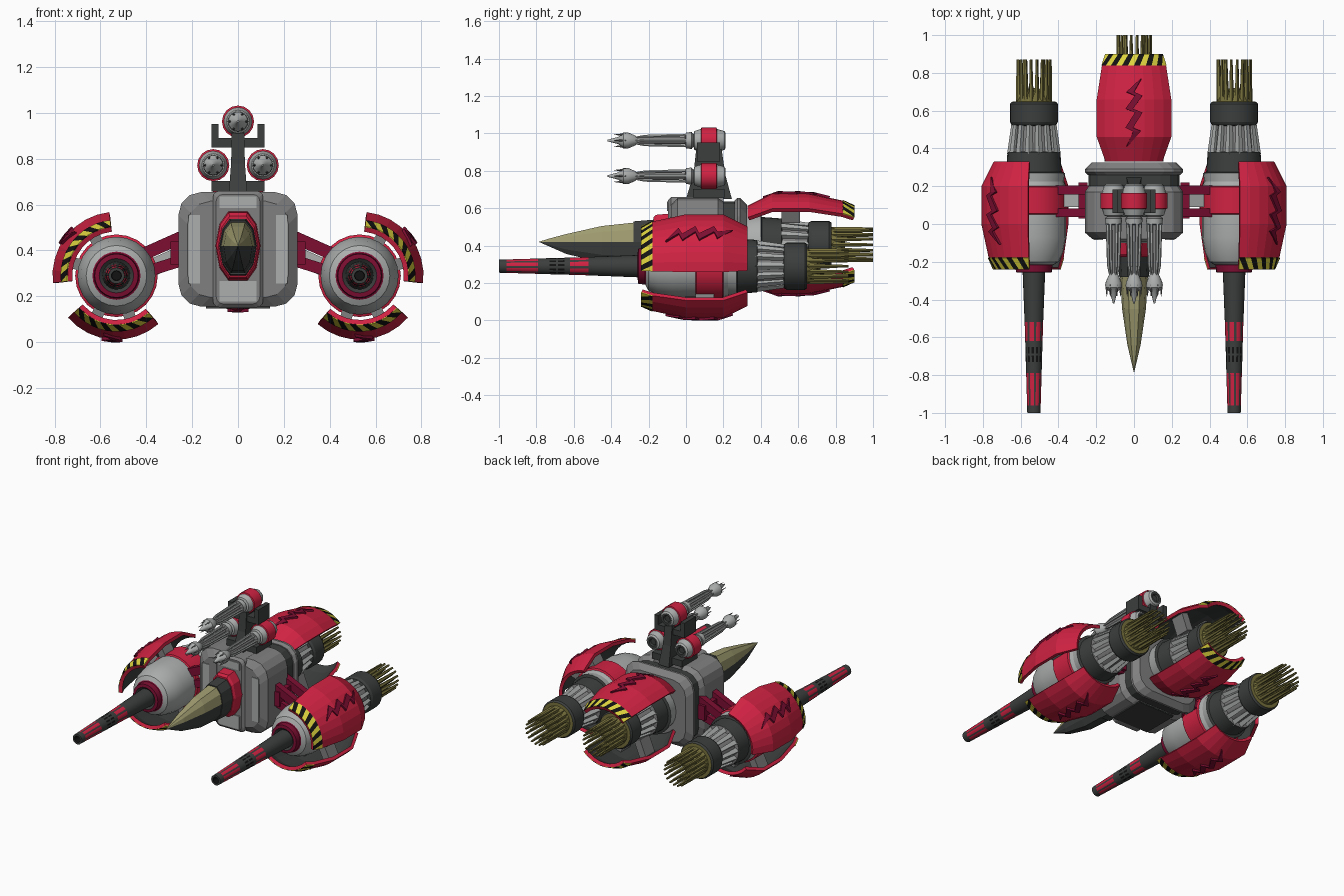
import bpy, bmesh, math
from mathutils import Vector

if "Cube" in bpy.data.objects:
    bpy.data.objects.remove(bpy.data.objects["Cube"])

# ---------- materials ----------
COLOURS = [("red", 208, 34, 66), ("dark_red", 125, 14, 50), ("mid_grey", 128, 128, 128),
           ("light_grey", 172, 174, 174), ("dark_grey", 60, 62, 62), ("black", 18, 18, 18),
           ("yellow", 222, 212, 62), ("olive", 118, 112, 60), ("canopy_olive", 160, 157, 112)]
RED, DRED, MID, LIGHT, DARK, BLACK, YELLOW, OLIVE, CANOPY = range(9)
MATS = []
for n, *rgb in COLOURS:
    m = bpy.data.materials.new(n)
    m.diffuse_color = [((c / 255 + 0.055) / 1.055) ** 2.4 for c in rgb] + [1]
    m.use_nodes = True
    m.node_tree.nodes["Principled BSDF"].inputs["Base Color"].default_value = m.diffuse_color
    MATS.append(m)


# ---------- helpers ----------
def build(name, parts, smooth=True):
    """Object from lofted tubes: parts = [(rings, material per band)], a tuple alternates round the ring."""
    verts, faces, idx = [], [], []
    for rings, mats in parts:
        if not isinstance(mats, list):
            mats = [mats] * (len(rings) - 1)
        base, n = len(verts), len(rings[0])
        for r in rings:
            verts += r
        for k, m in enumerate(mats):
            a, b = base + k * n, base + (k + 1) * n
            for i in range(n):
                j = (i + 1) % n
                faces.append((a + i, a + j, b + j, b + i))
                idx.append(m[i % len(m)] if isinstance(m, tuple) else m)
        end = base + (len(rings) - 1) * n
        faces += [tuple(range(base, base + n)), tuple(range(end, end + n))]
        idx += [m[0] if isinstance(m, tuple) else m for m in (mats[0], mats[-1])]
    me = bpy.data.meshes.new(name)
    me.from_pydata(verts, [], faces)
    for m in MATS:
        me.materials.append(m)
    me.polygons.foreach_set("material_index", idx)
    bm = bmesh.new()
    bm.from_mesh(me)
    bmesh.ops.recalc_face_normals(bm, faces=bm.faces)
    bm.to_mesh(me)
    bm.free()
    if smooth:
        me.shade_smooth()
        me.set_sharp_from_angle(angle=math.radians(28))
    ob = bpy.data.objects.new(name, me)
    bpy.context.collection.objects.link(ob)
    return ob


def ring(y, r, x=0, z=0, n=24):
    return [(x + r * math.cos(2 * math.pi * i / n), y, z + r * math.sin(2 * math.pi * i / n)) for i in range(n)]


def lathe(profile, x, z, dy=0, n=24):
    """Profile rows (y, r, material of the band that starts here)."""
    return [ring(y + dy, r, x, z, n) for y, r, _ in profile], [p[2] for p in profile[:-1]]


def box(name, c, size, mat, rot=0):
    hx, hy, hz = (v / 2 for v in size)
    rings = [[(x, y, z) for x, z in ((-hx, -hz), (hx, -hz), (hx, hz), (-hx, hz))] for y in (-hy, hy)]
    ob = build(name, [(rings, mat)], False)
    ob.location, ob.rotation_euler = c, (0, rot, 0)
    return ob


def rounded(y, hx, z0, z1, c, inset=0):
    """Rounded rectangle in the xz plane."""
    hx, z0, z1, pts = hx - inset, z0 + inset, z1 - inset, []
    for cx, cz, a0 in ((hx - c, z1 - c, 0), (c - hx, z1 - c, 90), (c - hx, z0 + c, 180), (hx - c, z0 + c, 270)):
        for k in range(4):
            a = math.radians(a0 + 30 * k)
            pts.append((cx + c * math.cos(a), y, cz + c * math.sin(a)))
    return pts


# ---------- armour plates: curved shells round an engine axis ----------
PLATE = [(-.24, .213), (-.18, .24), (0, .279), (.2, .279), (.33, .213)]
BOLT = [(-.11, -8, .4), (-.04, 4, 4), (-.02, -5, 4), (.05, 5, 4), (.07, -5, 4), (.15, 5, 4), (.17, -3, 4), (.25, 8, .4)]


def plate_radius(y):
    for (y0, r0), (y1, r1) in zip(PLATE, PLATE[1:]):
        if y <= y1:
            return r0 + (r1 - r0) * (y - y0) / (y1 - y0)
    return PLATE[-1][1]


def panel(name, axis, ymap, pts, faces, idx, dr, thick, inside=0):
    ax, az = axis
    verts = []
    for y, a in pts:
        r, t = plate_radius(y) + dr, math.radians(a)
        verts.append((ax + r * math.cos(t), ymap(y), az + r * math.sin(t)))
    fixed = []
    for f in faces:   # make every face point away from the axis
        p = [Vector(verts[i]) for i in f]
        mid = sum(p, Vector()) / 4
        nor = (p[2] - p[0]).cross(p[3] - p[1])
        fixed.append(f if nor.dot(mid - Vector((ax, mid.y, az))) > 0 else f[::-1])
    me = bpy.data.meshes.new(name)
    me.from_pydata(verts, [], fixed)
    for m in MATS:
        me.materials.append(m)
    me.polygons.foreach_set("material_index", idx)
    ob = bpy.data.objects.new(name, me)
    bpy.context.collection.objects.link(ob)
    s = ob.modifiers.new("thickness", "SOLIDIFY")
    s.thickness, s.offset, s.material_offset = thick, -1, inside


def armour(name, axis, mid, ymap):
    half, n = 45, 8
    pts = [(y, mid - half + 2 * half * i / n) for y, _ in PLATE for i in range(n + 1)]
    faces = [(k * (n + 1) + i, k * (n + 1) + i + 1, (k + 1) * (n + 1) + i + 1, (k + 1) * (n + 1) + i)
             for k in range(4) for i in range(n)]
    panel(name + "_plate", axis, ymap, pts, faces, [RED] * len(faces), 0, .022, DARK)
    # slanted hazard stripes on the end band
    pts, faces, idx = [], [], []
    step = 2 * half / 12
    clamp = lambda a: mid + max(-half, min(half, a))
    for k in range(-1, 12):
        a = -half + k * step
        b = len(pts)
        pts += [(-.241, clamp(a)), (-.241, clamp(a + step)), (-.18, clamp(a + 2 * step)), (-.18, clamp(a + step))]
        faces.append((b, b + 1, b + 2, b + 3))
        idx.append(YELLOW if k % 2 else BLACK)
    panel(name + "_hazard_stripes", axis, ymap, pts, faces, idx, .004, .006)
    # raised zigzag bolt
    pts = [(y, mid + a + s * w) for y, a, w in BOLT for s in (-1, 1)]
    faces = [(2 * k, 2 * k + 1, 2 * k + 3, 2 * k + 2) for k in range(len(BOLT) - 1)]
    panel(name + "_bolt", axis, ymap, pts, faces, [DRED] * len(faces), .012, .016)
    # brackets holding the plate to the engine
    for da in (-22, 22):
        t = math.radians(mid + da)
        box(name + "_bracket", (axis[0] + .205 * math.cos(t), ymap(.1), axis[1] + .205 * math.sin(t)),
            (.13, .1, .05), MID, -t)


# ---------- engines ----------
def engine(name, x, z, dy):
    rear = [(.2, .155, LIGHT), (.27, .165, DARK), (.275, .148, DARK), (.38, .14, MID), (.385, .115, MID),
            (.52, .1, DARK), (.525, .118, DARK), (.54, .127, DARK), (.635, .127, DARK), (.647, .118, OLIVE),
            (.648, .095, OLIVE), (.70, .075, OLIVE), (.72, .02, OLIVE)]
    build(name + "_rear", [lathe(rear, x, z, dy)])
    ribs, spikes = [], []
    for i in range(14):
        c, s = math.cos(i * math.tau / 14), math.sin(i * math.tau / 14)
        ribs.append(([ring(y + dy, w, x + r * c, z + r * s, 4) for y, r, w in ((.37, .12, .022), (.53, .104, .015))], LIGHT))
    for n, r in ((18, .083), (10, .05)):
        for i in range(n):
            c, s = r * math.cos(i * math.tau / n), r * math.sin(i * math.tau / n)
            spikes.append(([ring(.64 + dy, .014, x + c, z + s, 5), ring(.87 + dy, .007, x + c * 1.05, z + s * 1.05, 5)], OLIVE))
    build(name + "_ribs", ribs, False)
    build(name + "_exhaust_spikes", spikes, False)


POD = [(.25, .15, LIGHT), (.2, .168, RED), (.195, .18, RED), (.055, .18, RED), (.05, .17, LIGHT), (-.07, .17, LIGHT),
       (-.15, .155, LIGHT), (-.2, .132, LIGHT), (-.215, .105, DRED), (-.218, .098, DRED), (-.255, .095, DRED),
       (-.258, .075, DARK), (-.245, .06, DARK), (-.5, .05, DARK), (-.52, .049, (RED, RED, DARK)),
       (-.62, .046, DARK), (-.65, .045, (BLACK, DARK)), (-.685, .044, DARK), (-.695, .044, (BLACK, DARK)),
       (-.73, .043, DARK), (-.79, .041, (RED, RED, DARK)), (-.96, .036, DARK), (-1, .035, DARK),
       (-1, .022, BLACK), (-.95, .02, BLACK)]
for side, s in (("right", 1), ("left", -1)):
    x, z = s * .53, .29
    engine(side + "_engine", x, z, 0)
    build(side + "_pod_and_cannon", [lathe(POD, x, z)])
    flip = lambda a: a if s > 0 else 180 - a
    armour(side + "_upper_armour", (x, z), flip(38.5), lambda y: y)
    armour(side + "_lower_armour", (x, z), flip(274), lambda y: y)
    # arms joining pod to body
    box(side + "_arm", (s * .33, .125, .345), (.24, .07, .075), LIGHT, s * .42)
    for y in (.18, .06):
        box(side + "_arm_brace", (s * .32, y, .425), (.26, .045, .055), DRED, s * .42)
        box(side + "_lower_brace", (s * .33, y, .33), (.2, .03, .05), DRED, s * .3)
    box(side + "_arm_joint", (s * .27, .125, .39), (.05, .19, .1), DRED)

engine("centre_engine", 0, .405, .13)
armour("centre_top_armour", (0, .4), 90, lambda y: .66 - y)
armour("centre_bottom_armour", (0, .42), 270, lambda y: .66 - y)

# ---------- body ----------
def slab(name, rows, mat, hx=.26, z0=.155, z1=.655, c=.1):
    build(name, [([rounded(y, hx, z0, z1, c, i) for y, i in rows], mat)], False)


slab("body_front_frame", [(-.08, .04), (-.045, 0), (.17, 0), (.2, .02)], MID)
slab("body_core", [(.0, .02), (.3, .02)], DARK)
slab("body_rear_frame", [(.26, .015), (.275, 0), (.29, 0), (.325, .035)], MID)
slab("body_spine", [(-.095, .015), (-.08, 0), (.2, 0)], MID, .11, .152, .66, .03)
box("lower_front_panel", (0, -.097, .222), (.16, .008, .09), LIGHT)
box("upper_front_panel", (0, -.097, .61), (.16, .008, .05), LIGHT)
box("belly_panel", (0, .09, .152), (.28, .26, .008), DARK)
for s in (-1, 1):
    box("body_side_panel", (s * .19, -.081, .405), (.05, .006, .3), LIGHT)

# ---------- cockpit and nose ----------
def nose(y, hx, zt, zb, zm=.42):
    pts = []
    for a in (0, 35, 65, 115, 145, 180, 215, 245, 295, 325):
        c, s = math.cos(math.radians(a)), math.sin(math.radians(a))
        pts.append((hx * c, y, zm + s * 1.1 * ((zt - zm) if s > 0 else (zm - zb))))
    return pts


build("cockpit_collar", [([nose(-.05, .1, .575, .265), nose(-.16, .095, .565, .275), nose(-.175, .086, .55, .285)], RED)], False)
build("cockpit_frame", [([nose(-.16, .083, .54, .29), nose(-.28, .078, .53, .295)], DARK)], False)
half = (CANOPY,) * 5 + (DARK,) * 5
build("nose_canopy", [([nose(-.27, .074, .524, .3), nose(-.45, .063, .505, .31), nose(-.64, .035, .462, .355),
                        nose(-.73, .014, .438, .395), nose(-.785, .001, .421, .419)], [half] * 4)], False)

# ---------- turret ----------
build("turret_post", [([[(-hx, y0, z), (hx, y0, z), (hx, y1, z), (-hx, y1, z)]
                        for z, hx, y0, y1 in ((.65, .04, 0, .245), (.78, .03, .04, .21), (.92, .027, .055, .19))], DARK)], False)
box("turret_base", (0, .122, .68), (.23, .17, .045), DARK)
box("turret_crossbar", (0, .12, .87), (.23, .125, .04), DARK)
for s in (-1, 1):
    box("turret_ear", (s * .1, .12, .905), (.03, .125, .095), DARK)

GUN = [(.2, .02, DARK), (.212, .025, DARK), (.212, .04, LIGHT), (.205, .05, LIGHT), (.165, .062, RED), (.163, .07, RED),
       (.083, .07, RED), (.08, .062, LIGHT), (.045, .05, LIGHT), (.04, .034, MID), (.03, .045, LIGHT), (.0, .043, MID),
       (-.005, .02, MID), (-.26, .018, LIGHT), (-.275, .028, LIGHT), (-.31, .043, LIGHT), (-.335, .043, LIGHT),
       (-.36, .02, LIGHT), (-.42, .004, LIGHT)]
for name, x, z in (("top", 0, .962), ("left", -.108, .772), ("right", .108, .772)):
    build(name + "_gun", [lathe(GUN, x, z, n=16)])
    rods = []
    for i in range(6):
        c, s = math.cos(i * math.tau / 6), math.sin(i * math.tau / 6)
        rods.append(([ring(.01, .009, x + .033 * c, z + .033 * s, 6), ring(-.22, .008, x + .027 * c, z + .027 * s, 6),
                      ring(-.27, .004, x + .02 * c, z + .02 * s, 6)], LIGHT))
        rods.append(([ring(-.32, .009, x + .036 * c, z + .036 * s, 4), ring(-.385, .001, x + .036 * c, z + .036 * s, 4)], MID))
    build(name + "_gun_barrels", rods, False)
